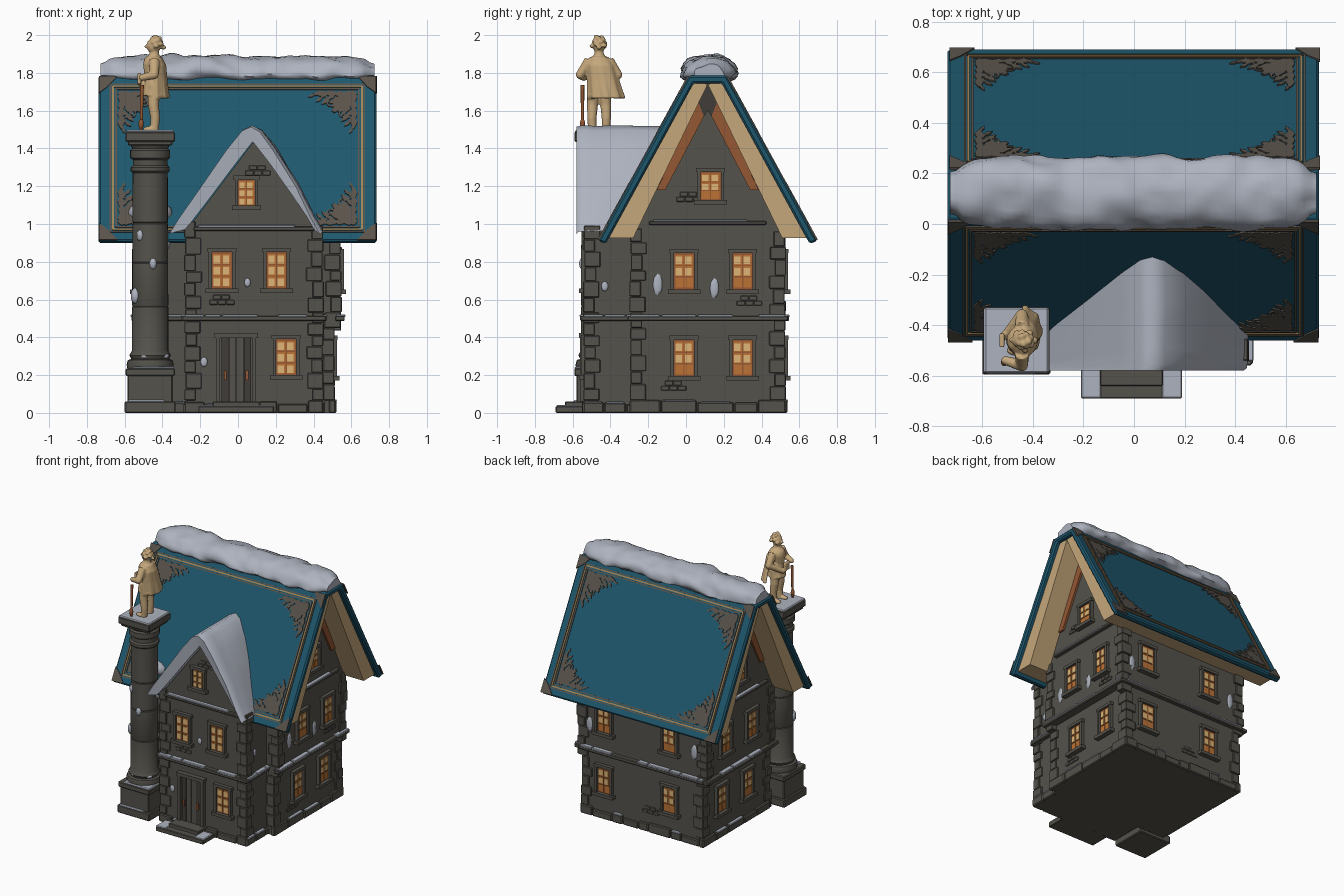
import bpy, bmesh, random
from math import sin, cos, pi, radians
from mathutils import Vector as V, Matrix, noise
random.seed(3)
if "Cube" in bpy.data.objects:
    bpy.data.objects.remove(bpy.data.objects["Cube"])
MATS = {}
for name, rgb in {"stone": (.09, .085, .071), "dark stone": (.05, .046, .04), "teal cover": (.013, .095, .152),
                  "snow": (.42, .45, .52), "paper": (.56, .39, .2), "rust": (.3, .095, .032),
                  "window glow": (.74, .47, .19), "amber": (.5, .17, .035), "bronze": (.1, .085, .07),
                  "gilding": (.36, .23, .09)}.items():
    m = MATS[name] = bpy.data.materials.new(name)
    m.use_nodes = True
    m.diffuse_color = (*rgb, 1)
    m.node_tree.nodes["Principled BSDF"].inputs["Base Color"].default_value = (*rgb, 1)

class Part:
    """Collects lofted solids in one mesh, each with its own material."""
    def __init__(self, name, mat="stone"):
        self.name, self.mats, self.bm = name, [mat], bmesh.new()
    def slot(self, mat):
        if mat and mat not in self.mats:
            self.mats.append(mat)
        return self.mats.index(mat) if mat else 0
    def loft(self, rings, mat=None, M=Matrix()):
        n, vs = len(rings[0]), [[self.bm.verts.new(M @ V(p)) for p in r] for r in rings]
        faces = [vs[0][::-1], vs[-1]]
        for a, b in zip(vs, vs[1:]):
            faces += [(a[i], a[(i + 1) % n], b[(i + 1) % n], b[i]) for i in range(n)]
        for f in faces:
            self.bm.faces.new(f).material_index = self.slot(mat)
    def box(self, c, s, mat=None, M=Matrix()):
        x, y, z = (k / 2 for k in s)
        self.loft([[(c[0] + i * x, c[1] + j * y, c[2] + k * z) for i, j in
                    ((-1, -1), (1, -1), (1, 1), (-1, 1))] for k in (-1, 1)], mat, M)
    def tube(self, a, b, ra, rb, n=10):
        q = (V(b) - V(a)).to_track_quat('Z', 'Y')
        self.loft([[V(p) + q @ V((r * cos(t * 2 * pi / n), r * sin(t * 2 * pi / n), 0))
                    for t in range(n)] for p, r in ((a, ra), (b, rb))])
    def ball(self, c, s, M=Matrix()):
        bmesh.ops.create_icosphere(self.bm, subdivisions=2, radius=1, matrix=M @ Matrix.LocRotScale(V(c), None, V(s)))
    def done(self, bevel=0, smooth=0):
        bmesh.ops.recalc_face_normals(self.bm, faces=self.bm.faces[:])
        me = bpy.data.meshes.new(self.name)
        self.bm.to_mesh(me)
        for n in self.mats:
            me.materials.append(MATS[n])
        if smooth:
            me.shade_smooth()
            me.set_sharp_from_angle(angle=radians(smooth))
        ob = bpy.data.objects.new(self.name, me)
        bpy.context.collection.objects.link(ob)
        if bevel:
            mod = ob.modifiers.new("Bevel", 'BEVEL')
            mod.width, mod.segments = bevel, 1
        return ob

def wall(x, y, turn):
    return Matrix.Translation((x, y, 0)) @ Matrix.Rotation(radians(turn), 4, 'Z')
# Wall frames: local x runs along the wall, local -y points outwards
YC, WX, LOW, UP = .115, .085, .5, .535
FRONT, BACK = wall(0, -.53, 0), wall(0, .515, 180)
RIGHT, LEFT, RIGHT_LOW, LEFT_LOW = wall(UP, 0, 90), wall(-UP, 0, 270), wall(LOW, 0, 90), wall(-LOW, 0, 270)
SPANS = [(FRONT, -.27, .44), (RIGHT_LOW, -.285, .515), (BACK, -LOW, LOW), (LEFT_LOW, -.515, .285),
         (wall(.44, 0, 90), -.53, -.285), (wall(-.27, 0, 270), .285, .53), (wall(0, -.285, 0), -LOW, -.27)]
# House bodies
house = Part("main_walls")
for w, prof in ((LOW, ((-.4, 0), (.4, 0), (.4, .5), (-.4, .5))),
                (UP, ((-.4, .49), (.4, .49), (.4, .95), (0, 1.71), (-.4, .95)))):
    house.loft([[(x, YC + y, z) for y, z in prof] for x in (-w, w)])
house.loft([[(WX + x, y, z) for x, z in ((-.355, 0), (.355, 0), (.355, .97), (0, 1.44), (-.355, .97))] for y in (-.53, -.1)])
house.done()
# Plinth stones, floor ledges and the snow lying on them
plinth, ledge, drift = Part("plinth_stones"), Part("floor_ledges"), Part("ledge_snow", "snow")
for M, a, b in SPANS:
    out = .04 if M in (RIGHT_LOW, LEFT_LOW) else .005
    ledge.box(((a + b) / 2, -out, .5), (b - a + .05, .05, .028), M=M)
    u = a - .015
    while u < b:
        w, h = min(random.uniform(.08, .2), b + .015 - u), random.uniform(.045, .07)
        plinth.box((u + w / 2, 0, h / 2), (w - .003, random.uniform(.03, .045), h), M=M)
        if random.random() < .35:
            drift.box((u + w / 2, -.01, h), (w * .8, .028, .01), M=M)
        if random.random() < .7:
            drift.box((u + w / 2, -out - .005, .514), (w * .95, .046, .016), M=M)
        u += w
for M, c, w, z in ((RIGHT, YC, .62, 1.005), (LEFT, -YC, .62, 1.005), (FRONT, WX, .64, .975)):
    ledge.box((c, -.01, z), (w, .03, .022), M=M)
    drift.box((c - .04, -.012, z + .013), (w * .8, .03, .014), M=M)
plinth.done(.006)
ledge.done(.005)
drift.done(.004)
# Alternating corner stones
quoins = Part("corner_stones")
for x, y, sx, sy in ((-.27, -.53, -1, -1), (.44, -.53, 1, -1), (0, -.285, 1, -1), (0, -.285, -1, -1), (0, .515, 1, 1), (0, .515, -1, 1)):
    z, k = .065, 0
    while z < .93:
        h, out = random.uniform(.055, .09), random.uniform(.006, .016)
        cx = x or sx * (LOW if z + h < .51 else UP)
        lx, ly = (.085, .06) if k % 2 else (.06, .085)
        quoins.box((cx - sx * (lx / 2 - out), y - sy * (ly / 2 - out), z + h / 2), (lx, ly, h - .002))
        z, k = z + h, k + 1
quoins.done(.004)
# Windows with stone surrounds and lit panes
def window(M, u, z, w=.108, h=.195):
    p = Part("window")
    for s in (-1, 1):
        p.box((u + s * (w / 2 + .008), -.008, z), (.018, .034, h + .02), M=M)
    p.box((u, -.008, z + h / 2 + .01), (w + .045, .038, .022), M=M)
    p.box((u, -.012, z - h / 2 - .01), (w + .065, .05, .024), M=M)
    p.box((u, -.004, z), (w, .012, h), "rust", M)
    for i in range(2):
        for j in range(3):
            cu, cz = u + (i - .5) * w * .46, z + (j - 1) * h * .31
            p.box((cu, -.011, cz), (w * .4, .006, h * .27), "amber", M)
            if M is FRONT or j:
                p.box((cu - .003, -.014, cz - .003), (w * .31, .006, h * .21), "window glow", M)
    p.done()
for M, u, z in ((FRONT, -.085, .755), (FRONT, .205, .755), (FRONT, .255, .295)):
    window(M, u, z)
window(FRONT, .045, 1.165, .09, .14)
for z, right, left in ((.29, RIGHT_LOW, LEFT_LOW), (.75, RIGHT, LEFT)):
    for u, v in ((-.01, -.32), (.3, .23)):
        window(right, u, z)
        window(left, -u, z)
        window(BACK, v, z)
window(RIGHT, .13, 1.2, .11, .15)
window(LEFT, -.13, 1.2, .11, .15)
# Door and steps
door = Part("door")
for i in range(4):
    door.box((-.07 + i * .04, -.008, .23), (.037, .02, .34), None if i % 3 else "dark stone", FRONT)
for s in (-1, 1):
    door.box((-.01 + s * .095, -.01, .23), (.022, .04, .35), M=FRONT)
    door.box((-.01 + s * .058, -.024, .2), (.014, .012, .05), "rust", FRONT)
door.box((-.01, -.012, .41), (.23, .05, .026), M=FRONT)
door.done()
steps = Part("steps")
steps.box((-.01, -.61, .017), (.4, .16, .034))
steps.box((-.01, -.585, .045), (.25, .11, .03))
for s in (-1, 1):
    steps.box((-.01 + s * .16, -.63, .037), (.08, .115, .008), "snow")
steps.done(.006)
# Exposed bricks and snow flecks on the walls
bricks, flecks = Part("exposed_bricks"), Part("snow_flecks", "snow")
for M, u, z in ((FRONT, .09, 1.27), (FRONT, -.1, .585), (RIGHT, .32, .58), (RIGHT_LOW, -.08, .13), (RIGHT, 0, 1.13), (BACK, .05, .15)):
    for i in range(5):
        bricks.box((u + (i % 3) * .045 - .03 + (i // 3) * .02, 0, z + (i // 3) * .028), (.043, .012, .025), M=M)
for M, u, z, r in ((FRONT, .05, .69, .02), (FRONT, -.18, .27, .022), (RIGHT, -.15, .68, .03), (RIGHT, .15, .66, .028),
                   (wall(.44, 0, 90), -.43, .67, .022), (BACK, .43, .7, .03), (BACK, -.45, .68, .03), (LEFT, .1, .68, .025)):
    flecks.ball((u, 0, z), (r * .85, .008, r * 1.9 if r > .022 else r * 1.2), M)
bricks.done(.003)
flecks.done(smooth=60)
# Roof: an open cover resting on blocks of pages
cover, pages, trim = Part("roof_cover", "teal cover"), Part("roof_pages", "paper"), Part("gable_trim", "rust")
half = ((.58, .91), (.1, 1.785), (-.1, 1.785), (-.58, .91), (-.54, .895), (-.075, 1.745), (.075, 1.745), (.54, .895))
cover.loft([[(x, YC + y, z) for y, z in half] for x in (-.738, .732)])
cover.done(.01)
for s in (-1, 1):
    block = ((.545, .925), (.075, 1.755), (0, 1.74), (.395, .925))
    pages.loft([[(x, YC + s * y, z) for y, z in block] for x in (-.705, .7)])
    for x in (-UP, UP):
        for mat, prof in (("rust", ((.05, 1.645), (.27, 1.18), (.225, 1.18), (.02, 1.57))),
                          ("dark stone", ((0, 1.74), (.05, 1.645), (.02, 1.57), (0, 1.6)))):
            trim.loft([[(x + d, YC + s * y, z) for y, z in prof] for d in (-.015, .015)], mat)
pages.done()
trim.done()
# Cover decoration: gilded frame, leafy corners, corner guards
slope = Matrix(((1, 0, 0, -.003), (0, .481, -.877, -.225), (0, .877, .481, 1.348), (0, 0, 0, 1)))
for side, M in (("front", slope), ("back", wall(0, 2 * YC, 180) @ slope)):
    deco = Part(side + "_roof_ornament", "bronze")
    for a, b, w, mat in ((.672, .445, .008, None), (.659, .432, .01, "gilding"), (.643, .416, .009, None)):
        for s in (-1, 1):
            deco.box((0, s * b, 0), (2 * a, w, .01), mat, M)
            deco.box((s * a, 0, 0), (w, 2 * b, .01), mat, M)
    for su, sv in ((1, 1), (1, -1), (-1, 1), (-1, -1)):
        def plate(pts):
            deco.loft([[(su * (.63 - x), sv * (.403 - y), z) for x, y in pts] for z in (-.004, .006)], None, M)
        def leaf(x, y, ang, n, swap):
            c, s = cos(ang), sin(ang)
            edge = [(n * t, w * n) for t, w in ((0, .04), (.3, .13), (.5, .07), (.7, .14), (1, .01))]
            pts = [(x + p * c - q * s, y + p * s + q * c) for p, q in edge + [(p, -q) for p, q in edge[::-1]]]
            plate([p[::-1] for p in pts] if swap else pts)
        plate([(-.103, -.091), (-.005, -.091), (-.03, -.06), (-.06, -.025), (-.103, .01)])
        for swap in (0, 1):
            for t, ang, n in ((0, .05, .13), (0, .4, .16), (0, .7, .17), (.1, .02, .13), (.06, .9, .11), (.11, .75, .1),
                              (.16, .8, .075), (.1, 2.2, .05), (.17, 2, .05), (.2, .4, .06)):
                leaf(t, .012, ang, n, swap)
            # curled scroll beside the leaves
            spiral = [(.03 * (1 - i / 14), 3 - i * .55) for i in range(11)]
            for (r0, a), (r1, b) in zip(spiral, spiral[1:]):
                quad = [(.14 + q * cos(g), .07 + q * sin(g)) for q, g in ((r0, a), (r1, b), (r1 - .008, b), (r0 - .008, a))]
                plate([p[::-1] for p in quad] if swap else quad)
    deco.done()
# Snow along the ridge
ridge, rings = Part("ridge_snow", "snow"), []
for i in range(61):
    t = i / 30 - 1
    s, ring = max(.55, (1 - abs(t) ** 14) ** .5), []
    for k in range(24):
        c, d = cos(k * pi / 12), sin(k * pi / 12)
        n = noise.noise(V((t * 4, c, d))) * .02 + noise.noise(V((t * 9, c * 2, d * 2))) * .014
        ring.append((t * .725 - .003, YC + .008 + (.142 + n) * s * c, 1.795 + ((.095 if d > 0 else .045) * s + n) * d))
    rings.append(ring)
ridge.loft(rings)
ridge.done(smooth=60)
# Snow blanket over the front wing: sections follow the gable and run back to the roof slope
blanket, rings = Part("wing_snow", "snow"), []
for x, z, ix, iz in ((-.43, .96, -.36, .97), (-.38, 1.04, -.325, 1.01), (-.26, 1.21, -.225, 1.14), (-.13, 1.4, -.09, 1.32),
                     (-.05, 1.5, -.02, 1.41), (0, 1.525, 0, 1.435), (.05, 1.5, .02, 1.41), (.12, 1.4, .09, 1.32),
                     (.24, 1.21, .21, 1.15), (.32, 1.05, .285, 1.04), (.37, .96, .325, .97)):
    end, ring = -.465 + (z - .91) * .55 + .03, []
    for t in (0, .06, .2, .4, .6, .8, 1):
        y = -.58 + (end + .58) * t
        n = noise.noise(V((x * 5, y * 7, z * 5))) * .014 - (.012 if t == 0 else 0)
        ring.append((WX - .007 + x + n, y, z + n))
    rings.append(ring + [(WX - .007 + ix, end, iz), (WX - .007 + ix, -.572, iz)])
blanket.loft(rings)
blanket.done(smooth=60)
# Column beside the wing
CX, CY = -.465, -.46
column, blocks, heap = Part("column"), Part("column_blocks"), Part("column_snow", "snow")
lathe = [(.12, .23), (.125, .255), (.118, .28), (.1, .285), (.11, .305), (.096, .33), (.096, .56), (.092, .563), (.096, .57),
         (.095, .79), (.091, .795), (.095, .8), (.094, 1), (.09, 1.005), (.094, 1.01), (.093, 1.27), (.103, 1.28), (.103, 1.3),
         (.092, 1.31), (.092, 1.34), (.106, 1.35), (.106, 1.39), (.095, 1.4), (.11, 1.43)]
column.loft([[(CX + r * cos(k * pi / 14), CY + r * sin(k * pi / 14), z) for k in range(28)] for r, z in lathe])
column.done(smooth=35)
for w, z0, z1 in ((.27, 0, .06), (.24, .055, .2), (.262, .195, .235), (.235, 1.415, 1.44), (.262, 1.435, 1.488)):
    blocks.box((CX, CY, (z0 + z1) / 2), (w, w, z1 - z0))
for x, y, z, w, d in ((0, 0, 1.49, .255, .258), (.02, -.06, .238, .22, .14), (.11, .03, .238, .04, .2), (-.02, -.11, .06, .2, .05)):
    blocks.box((CX + x, CY + y, z), (w, d, .014), "snow")
blocks.done(.006)
heap.ball((CX, CY + .085, 1.06), (.122, .07, .06))
for a, z, r in ((-2.2, .94, .025), (-2.6, .62, .035), (-1.4, .79, .025), (-.6, .3, .035), (-1.9, .3, .03), (.3, .9, .03)):
    heap.ball((CX + .088 * cos(a), CY + .088 * sin(a), z), (r * .8, r * .8, r * 1.3 if z > .4 else .014))
heap.done(smooth=60)
# Statue on the column, looking along -x
statue, cane, cape = Part("statue", "paper"), Part("statue_cane", "rust"), []
def at(x, y, z):
    return CX + .022 + x, CY + y, z
def limb(*joints):
    for (a, ra), (b, rb) in zip(joints, joints[1:]):
        statue.tube(at(*a), at(*b), ra, rb)
        statue.ball(at(*b), (rb, rb, rb))
for s in (-1, 1):
    limb(((0, s * .036, 1.49), .023), ((.005, s * .038, 1.56), .025), ((-.005, s * .035, 1.635), .03), ((0, s * .026, 1.73), .037))
    limb(((0, s * .05, 1.865), .03), ((0, s * .1, 1.79), .024), ((-.065, s * .05 - .03, 1.755 - s * .02), .018))
    statue.ball(at(-.02, s * .04, 1.502), (.042, .022, .016))
limb(((0, 0, 1.68), .066), ((0, 0, 1.76), .05), ((-.004, 0, 1.845), .058), ((0, 0, 1.9), .026), ((0, 0, 1.925), .022))
statue.box(at(-.08, 0, 1.77), (.02, .055, .06))
statue.ball(at(-.004, 0, 1.943), (.038, .033, .043))
statue.ball(at(-.042, 0, 1.94), (.012, .009, .009))
for k in range(16):
    a, r = k * 2.4, .04 * (1 - k / 24)
    statue.ball(at(.008 + r * cos(a), r * sin(a), 1.935 + .0037 * k), (.015, .015, .012))
for z, r in ((1.885, .05), (1.84, .078), (1.76, .086), (1.665, .1)):
    edge = [(a, r * (1 + .24 * cos(a * 9) * (1.9 - z))) for a in (radians(k * 12 - 90) for k in range(16))]
    cape.append([at((q - d) * cos(a) * .8, (q - d) * sin(a) + (1.885 - z) * .17, z)
                 for d, line in ((0, edge), (.016, edge[::-1])) for a, q in line])
statue.loft(cape)
mod = statue.done().modifiers.new("Remesh", 'REMESH')
mod.mode, mod.voxel_size, mod.use_smooth_shade = 'VOXEL', .006, True
cane.tube(at(-.07, -.088, 1.495), at(-.065, -.088, 1.735), .008, .01)
cane.ball(at(-.07, -.088, 1.53), (.014, .014, .03))
cane.done(smooth=50)
